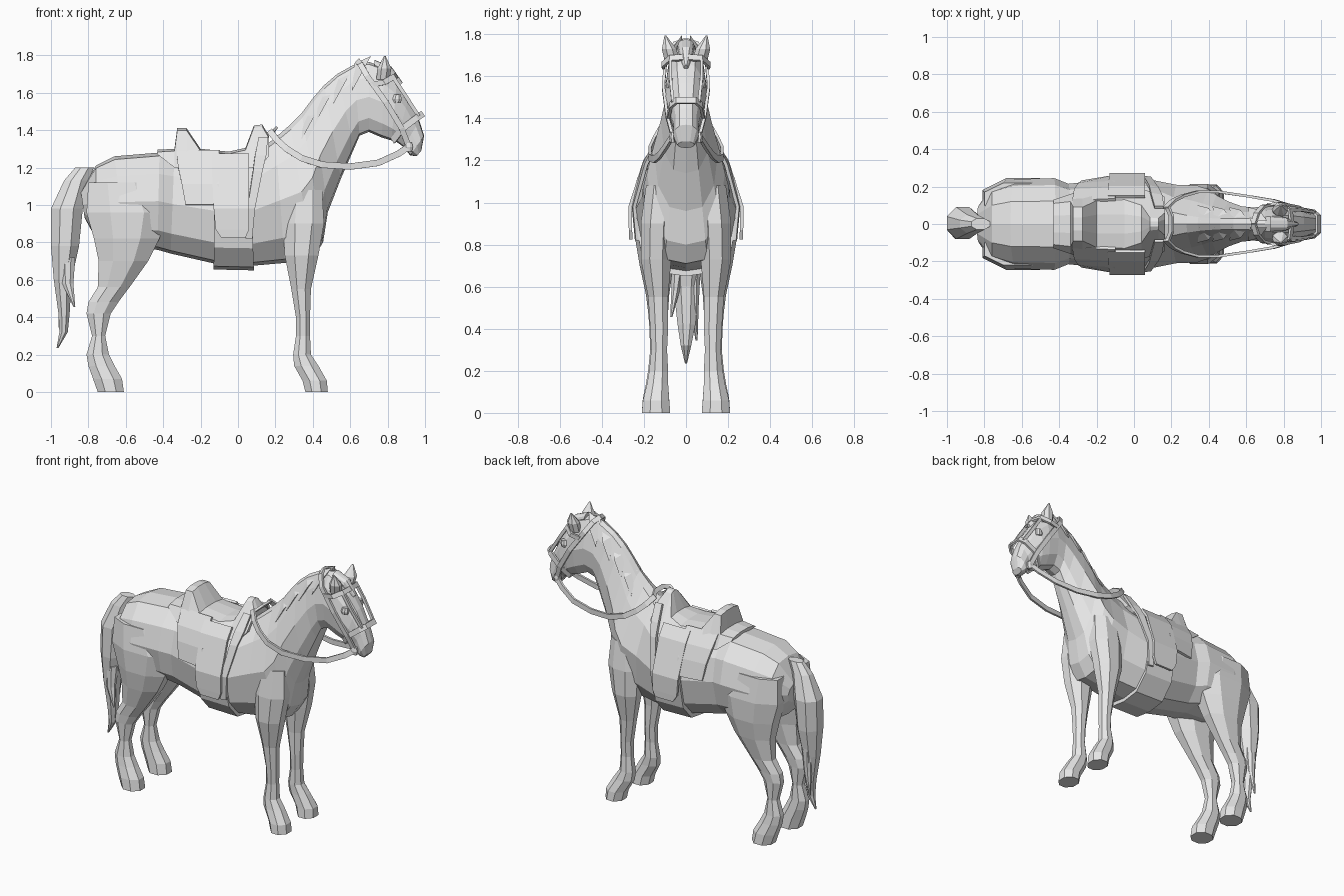
import bpy
from math import sin, cos, pi
from mathutils import Vector

grey = bpy.data.materials.new("warm_grey")
grey.diffuse_color = (0.8, 0.8, 0.8, 1)


def make(name, verts, faces, mirror=False, thick=0.0):
    me = bpy.data.meshes.new(name)
    me.from_pydata([tuple(v) for v in verts], [], faces)
    me.materials.append(grey)
    ob = bpy.data.objects.new(name, me)
    bpy.context.collection.objects.link(ob)
    bpy.context.view_layer.objects.active = ob
    bpy.ops.object.mode_set(mode='EDIT')
    bpy.ops.mesh.select_all(action='SELECT')
    bpy.ops.mesh.normals_make_consistent(inside=False)
    bpy.ops.object.mode_set(mode='OBJECT')
    if thick:
        m = ob.modifiers.new("thickness", 'SOLIDIFY')
        m.thickness, m.offset = thick, 0
    if mirror:
        ob.modifiers.new("mirror", 'MIRROR').use_axis = (False, True, False)
        ob.modifiers["mirror"].use_clip = False
        ob.modifiers["mirror"].use_mirror_merge = False
    return ob


def loft(name, rings, mirror=False, caps=True):
    n = len(rings[0])
    verts = [p for r in rings for p in r]
    faces = [(i * n + j, i * n + (j + 1) % n, (i + 1) * n + (j + 1) % n, (i + 1) * n + j)
             for i in range(len(rings) - 1) for j in range(n)]
    if caps:
        faces += [tuple(range(n)), tuple(range(len(verts) - n, len(verts)))]
    return make(name, verts, faces, mirror)


def section(xt, zt, xb, zb, w, k=1.0):
    """Symmetric ring between a top and a bottom point; k narrows its upper half."""
    half = [(0, 1), (.5 * k, .965), (.85 * (k + 1) / 2, .78), (1, .5), (.86, .2), (.5, .03), (0, 0)]
    half += [(-y, t) for y, t in half[-2:0:-1]]
    return [Vector((xb + (xt - xb) * t, y * w, zb + (zt - zb) * t)) for y, t in half]


def stack(name, rows, mirror=True):
    """Octagonal limb from rows of x0, x1, y0, y1, z."""
    rings = []
    for x0, x1, y0, y1, z in rows:
        s = 1 / cos(pi / 8)
        rings.append([Vector(((x0 + x1) / 2 + (x1 - x0) / 2 * s * cos(pi / 8 + i * pi / 4),
                              (y0 + y1) / 2 + (y1 - y0) / 2 * s * sin(pi / 8 + i * pi / 4), z))
                      for i in range(8)])
    return loft(name, rings, mirror)


def ribbon(name, pts, width, axis=None, closed=False, mirror=False, thick=.014):
    """Flat strap along a path; width runs along axis or square to the path in side view."""
    pts = [Vector(p) for p in pts]
    n, verts = len(pts), []
    for i, p in enumerate(pts):
        d = pts[min(i + 1, n - 1)] - pts[max(i - 1, 0)]
        a = Vector(axis) if axis else Vector((-d.z, 0, d.x))
        a = a.normalized() * width / 2
        verts += [p - a, p + a]
    faces = [(2 * i, 2 * i + 1, (2 * i + 3) % (2 * n), (2 * i + 2) % (2 * n))
             for i in range(n if closed else n - 1)]
    return make(name, verts, faces, mirror, thick)


# Barrel, neck and head
loft("body_neck_and_head", [section(*s) for s in [
    (-.84, 1.07, -.82, .93, .10), (-.76, 1.21, -.76, .82, .20), (-.66, 1.26, -.60, .77, .24),
    (-.42, 1.28, -.43, .76, .245), (-.34, 1.27, -.36, .74, .215), (-.12, 1.25, -.12, .685, .24),
    (.07, 1.26, .08, .675, .24), (.20, 1.36, .25, .69, .21, .6), (.28, 1.43, .40, .71, .205, .45),
    (.34, 1.49, .455, .80, .185, .4), (.40, 1.57, .48, .96, .155, .4), (.46, 1.64, .55, 1.14, .12, .5),
    (.53, 1.70, .62, 1.30, .095, .6), (.62, 1.75, .65, 1.37, .088, .7), (.70, 1.765, .70, 1.39, .095, .8),
    (.78, 1.735, .77, 1.36, .10, .9), (.85, 1.66, .82, 1.345, .097, .9), (.91, 1.57, .85, 1.335, .082, .9),
    (.97, 1.45, .885, 1.31, .06), (.995, 1.37, .92, 1.265, .06), (.98, 1.29, .955, 1.26, .04)]])

# Legs
stack("front_legs", [
    (.36, .48, .075, .21, 0), (.345, .475, .08, .205, .06), (.30, .43, .085, .185, .14),
    (.295, .39, .085, .175, .20), (.31, .385, .09, .165, .30), (.31, .385, .085, .17, .40),
    (.285, .39, .085, .18, .55), (.25, .43, .07, .215, .73), (.24, .46, .06, .215, .90),
    (.26, .45, .06, .19, 1.08)])
stack("hind_legs", [
    (-.75, -.61, .075, .21, 0), (-.775, -.62, .08, .205, .07), (-.80, -.66, .085, .19, .14),
    (-.81, -.69, .09, .18, .20), (-.78, -.71, .095, .17, .30), (-.81, -.68, .09, .175, .42),
    (-.80, -.64, .085, .18, .48), (-.75, -.58, .08, .19, .56), (-.745, -.48, .06, .22, .70),
    (-.77, -.42, .04, .24, .82), (-.81, -.375, .03, .245, .96), (-.80, -.45, .05, .22, 1.12)])

# Tail with loose strands
stack("tail", [
    (-.87, -.77, -.03, .03, 1.20), (-.93, -.80, -.05, .05, 1.13), (-1.0, -.83, -.08, .09, .98),
    (-1.0, -.85, -.08, .085, .78), (-.985, -.89, -.06, .06, .60), (-.96, -.90, -.04, .045, .42),
    (-.955, -.91, -.025, .025, .32), (-.97, -.96, -.005, .005, .235)], mirror=False)
stack("tail_strand_left", [(-.95, -.87, -.07, 0, .72), (-.94, -.88, -.07, -.03, .58),
                           (-.88, -.87, -.075, -.065, .455)], mirror=False)
stack("tail_strand_right", [(-.97, -.89, .01, .07, .70), (-.96, -.91, .02, .06, .50),
                            (-.96, -.95, .045, .055, .345)], mirror=False)

# Ears, eyes and forelock
stack("ears", [(.74, .81, .03, .10, 1.67), (.745, .82, .045, .115, 1.73), (.78, .79, .095, .102, 1.795)])
stack("eyes", [(.83, .87, .06, .092, 1.545), (.825, .875, .06, .096, 1.565), (.835, .87, .06, .09, 1.59)])
loft("forelock", [section(*s) for s in [(.73, 1.775, .73, 1.72, .04), (.82, 1.74, .80, 1.68, .035),
                                        (.88, 1.655, .85, 1.62, .01)]])

# Mane locks lying against the neck
for i, (x, z, y) in enumerate([(.33, 1.47, .065), (.41, 1.57, .06), (.50, 1.66, .055), (.60, 1.73, .055)]):
    make(f"mane_lock_{i + 1}", [(x + .02, .015, z + .025), (x + .11, .02, z + .065), (x + .07, y + .02, z - .01),
                                (x + .01, y + .035, z - .12), (x + .03, .02, z - .04)],
         [(0, 1, 2), (0, 2, 3), (0, 3, 4), (1, 4, 3), (1, 3, 2), (0, 4, 1)], mirror=True)

# Saddle seat: rows of x, top height, top half width, skirt half width, skirt height
seat = [(-.43, 1.295, .11, .13, 1.27), (-.34, 1.30, .12, .16, 1.20), (-.325, 1.41, .09, .165, 1.20),
        (-.275, 1.41, .09, .17, 1.20), (-.20, 1.30, .125, .18, 1.20), (-.05, 1.285, .13, .185, 1.20),
        (.04, 1.305, .10, .185, 1.20), (.085, 1.425, .035, .175, 1.20), (.13, 1.43, .03, .165, 1.22),
        (.165, 1.37, .06, .145, 1.26)]
loft("saddle_seat", [[(x, -b, zb), (x, -a, z - .012), (x, -a * .4, z), (x, a * .4, z), (x, a, z - .012), (x, b, zb)]
                     for x, z, a, b, zb in seat])


# Saddle side panels: rows of z, back x and y, front x and y
def panel(name, rows, thick=.016):
    verts = [p for z, x0, y0, x1, y1 in rows for p in ((x0, y0, z), (x1, y1, z))]
    make(name, verts, [(2 * i, 2 * i + 1, 2 * i + 3, 2 * i + 2) for i in range(len(rows) - 1)], True, thick)


panel("saddle_skirt", [(1.29, -.33, .12, -.10, .13), (1.20, -.32, .18, -.10, .19),
                       (1.11, -.30, .21, -.10, .225), (1.0, -.28, .225, -.10, .255)])
panel("saddle_flap", [(1.27, -.14, .145, .06, .145), (1.20, -.14, .195, .06, .195), (.98, -.13, .266, .06, .266),
                      (.87, -.12, .264, .06, .264), (.825, -.09, .262, .04, .262)])
panel("front_strap", [(1.36, .11, .09, .16, .09), (1.26, .09, .16, .15, .15), (1.18, .08, .20, .13, .19),
                      (.98, .05, .25, .09, .245), (.82, .04, .235, .075, .23)])
loft("girth", [section(-.125, 1.24, -.13, .655, .25), section(.065, 1.24, .085, .65, .248)])

# Reins hanging from the bit over the withers
ribbon("reins", [(.91, .068, 1.31), (.86, .09, 1.275), (.75, .125, 1.225), (.60, .15, 1.205), (.45, .172, 1.215),
                 (.34, .172, 1.25), (.26, .15, 1.30), (.21, .125, 1.345), (.17, .085, 1.395)], .034, mirror=True)
ribbon("rein_bridge", [(.18, -.09, 1.385), (.20, -.04, 1.405), (.20, .04, 1.405), (.18, .09, 1.385)],
       .03, axis=(.6, 0, .8))

# Bridle
head = (.54, 0, -.84)
ribbon("noseband", [(.985, .045, 1.485), (.955, .07, 1.465), (.875, .085, 1.405), (.83, .05, 1.345),
                    (.83, -.05, 1.345), (.875, -.085, 1.405), (.955, -.07, 1.465), (.985, -.045, 1.485)],
       .034, axis=head, closed=True)
ribbon("cheek_straps", [(.64, .0, 1.768), (.655, .055, 1.752), (.69, .095, 1.69), (.79, .108, 1.55),
                        (.875, .09, 1.41), (.91, .066, 1.32)], .03, mirror=True)
ribbon("browband", [(.72, .104, 1.645), (.78, .11, 1.655), (.835, .075, 1.685), (.845, 0, 1.69),
                    (.835, -.075, 1.685), (.78, -.11, 1.655), (.72, -.104, 1.645)], .03, axis=head)
ribbon("face_straps", [(.835, .075, 1.675), (.885, .075, 1.60), (.965, .062, 1.475)], .02, mirror=True)
stack("bit_rings", [(.89, .93, .05, .075, 1.285), (.885, .935, .05, .08, 1.31), (.89, .93, .05, .075, 1.335)])
